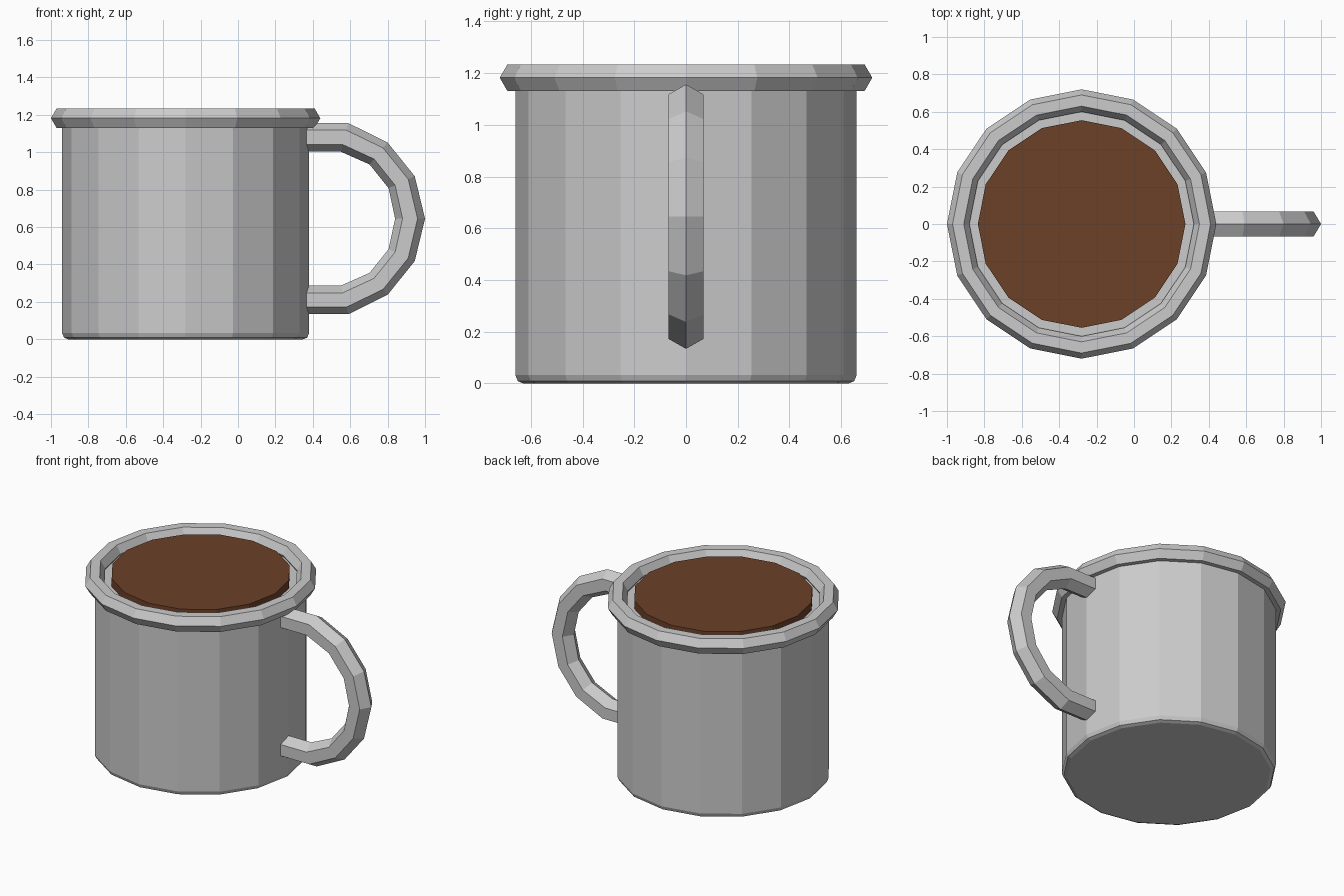
import bpy, bmesh
from math import cos, sin, pi, radians

if "Cube" in bpy.data.objects:
    bpy.data.objects.remove(bpy.data.objects["Cube"])

CX, SIDES = -0.28, 16   # mug axis and number of facets


def make_object(name, verts, faces, color=None):
    me = bpy.data.meshes.new(name)
    me.from_pydata(verts, [], faces)
    bm = bmesh.new()
    bm.from_mesh(me)
    bmesh.ops.recalc_face_normals(bm, faces=bm.faces)
    bm.to_mesh(me)
    bm.free()
    ob = bpy.data.objects.new(name, me)
    bpy.context.collection.objects.link(ob)
    if color:
        mat = bpy.data.materials.new(name + "_material")
        mat.diffuse_color = color
        mat.use_nodes = True
        mat.node_tree.nodes["Principled BSDF"].inputs["Base Color"].default_value = mat.diffuse_color
        me.materials.append(mat)
    return ob


def skin(rings, closed=False):
    """Join equal-sized rings with quads; cap the ends unless closed."""
    n, m = len(rings[0]), len(rings)
    verts = [v for r in rings for v in r]
    faces = []
    for j in range(m if closed else m - 1):
        a, b = j * n, (j + 1) % m * n
        for i in range(n):
            k = (i + 1) % n
            faces.append((a + i, a + k, b + k, b + i))
    if not closed:
        faces += [tuple(range(n)), tuple(range((m - 1) * n, m * n))]
    return verts, faces


def lathe(name, profile, closed=False, color=None):
    rings = [[(CX + r * cos(2 * pi * i / SIDES), r * sin(2 * pi * i / SIDES), z)
              for i in range(SIDES)] for r, z in profile]
    return make_object(name, *skin(rings, closed), color)


# Body with a rounded bottom edge
lathe("mug_body", [(0.628, 0), (0.65, 0.009), (0.66, 0.033), (0.66, 1.165)])

# Rim: hexagonal ring around the top
lathe("rim", [(0.66 + 0.06 * cos(a), 1.182 + 0.06 * sin(a))
              for a in (radians(60 * i) for i in range(6))], closed=True)

# Drink surface
lathe("coffee", [(0.555, 1.14), (0.555, 1.22)], color=(0.15, 0.052, 0.022, 1))

# Handle: hexagonal section swept between outer and inner outlines, mirrored in z
MID = 0.645
outer = [(0.34, 0.511), (0.59, 0.511), (0.80, 0.407), (0.945, 0.227), (1.0, 0)]
inner = [(0.34, 0.358), (0.55, 0.358), (0.703, 0.29), (0.805, 0.163), (0.84, 0)]
stations = list(zip(outer, inner))
stations += [((o[0], -o[1]), (i[0], -i[1])) for o, i in stations[-2::-1]]
section = [(0, 0), (0.25, 0.067), (0.75, 0.067), (1, 0), (0.75, -0.067), (0.25, -0.067)]
rings = [[(i[0] + (o[0] - i[0]) * t, y, MID + i[1] + (o[1] - i[1]) * t)
          for t, y in section] for o, i in stations]
make_object("handle", *skin(rings))
